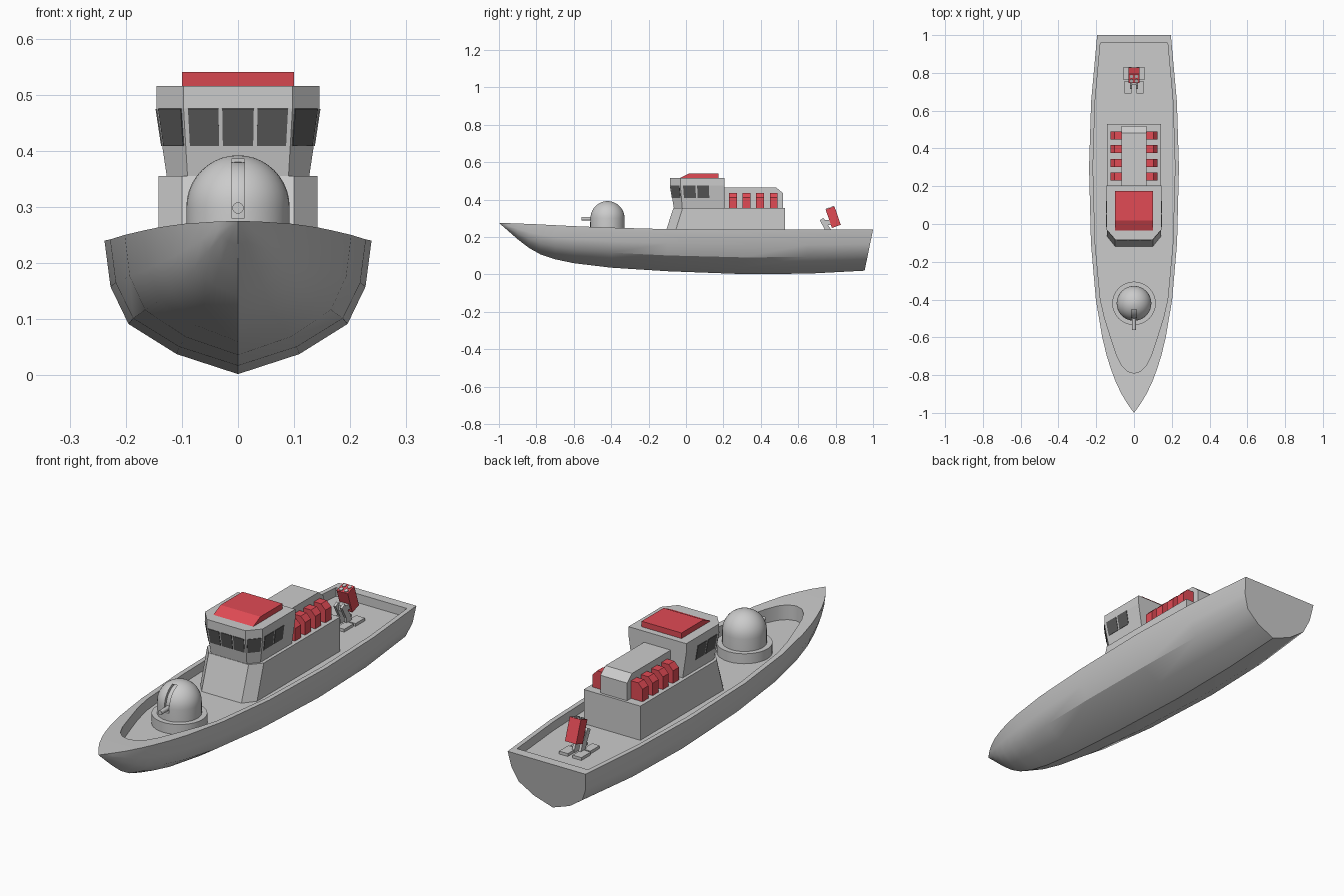
import bpy, bmesh
from math import sin, cos, pi, radians
from mathutils import Vector, Matrix

if "Cube" in bpy.data.objects:
    bpy.data.objects.remove(bpy.data.objects["Cube"])


def material(name, color):
    m = bpy.data.materials.new(name)
    m.diffuse_color = color
    m.use_nodes = True
    m.node_tree.nodes["Principled BSDF"].inputs["Base Color"].default_value = m.diffuse_color
    return m


RED = material("red_paint", (0.75, 0.07, 0.09, 1))
DARK = material("dark_glass", (0.1, 0.1, 0.1, 1))


def loft(name, rings, mat=None, smooth=None):
    """Solid skinned through closed rings of equal length, capped at both ends."""
    bm = bmesh.new()
    vr = [[bm.verts.new(p) for p in r] for r in rings]
    n = len(rings[0])
    for a, b in zip(vr, vr[1:]):
        for i in range(n):
            j = (i + 1) % n
            bm.faces.new((a[i], a[j], b[j], b[i]))
    bm.faces.new(vr[0])
    bm.faces.new(vr[-1])
    bmesh.ops.remove_doubles(bm, verts=bm.verts, dist=1e-5)
    bmesh.ops.recalc_face_normals(bm, faces=bm.faces)
    me = bpy.data.meshes.new(name)
    bm.to_mesh(me)
    bm.free()
    ob = bpy.data.objects.new(name, me)
    bpy.context.collection.objects.link(ob)
    if mat:
        me.materials.append(mat)
    if smooth:
        smooth_shade(ob, smooth)
    return ob


def smooth_shade(ob, angle):
    bpy.ops.object.select_all(action='DESELECT')
    ob.select_set(True)
    bpy.context.view_layer.objects.active = ob
    bpy.ops.object.shade_smooth_by_angle(angle=radians(angle))


def box(name, x0, x1, y0, y1, z0, z1, mat=None):
    return loft(name, [[(x0, y0, z), (x1, y0, z), (x1, y1, z), (x0, y1, z)] for z in (z0, z1)], mat)


def extrude_x(name, profile, x0, x1, mat=None):
    return loft(name, [[(x, y, z) for y, z in profile] for x in (x0, x1)], mat)


def lathe(name, cx, cy, profile, n=32):
    return loft(name, [[(cx + r * cos(2 * pi * i / n), cy + r * sin(2 * pi * i / n), z)
                        for i in range(n)] for r, z in profile], smooth=35)


def mirrored(half):
    """Close a right-hand half outline across x = 0."""
    return half + [(-x, y) for x, y in reversed(half) if x > 1e-6]


def cut(ob, cutter):
    m = ob.modifiers.new("cut", 'BOOLEAN')
    m.operation, m.solver, m.object = 'DIFFERENCE', 'EXACT', cutter
    bpy.context.view_layer.objects.active = ob
    bpy.ops.object.modifier_apply(modifier=m.name)
    bpy.data.objects.remove(cutter)


# hull: stations (y, half width, keel z, deck z) with one scaled section
stations = [(-1, 0, .275, .275), (-.95, .036, .232, .274), (-.9, .066, .188, .272),
            (-.84, .095, .142, .27), (-.78, .118, .108, .267), (-.7, .144, .081, .263),
            (-.6, .168, .06, .258), (-.4, .202, .036, .25), (-.1, .228, .017, .242),
            (.3, .238, .002, .24), (.65, .227, .004, .24), (1, .195, .02, .24)]
section = [(0, 0), (.46, .15), (.82, .375), (.955, .655), (1, 1)]
rings = []
for y, w, k, d in stations:
    rake = .045 if y == 1 else 0
    rings.append([(x * w, y + rake * (h - 1), k + h * (d - k)) for x, h in mirrored(section[1:])]
                 + [(0, y - rake, k)])
hull = loft("hull", rings)
# recessed deck inside the bulwark
well = mirrored([(0, -.79), (.035, -.78), (.065, -.75), (.09, -.7), (.12, -.61), (.155, -.5),
                 (.178, -.4), (.206, -.1), (.217, .3), (.206, .65), (.178, .957)])
cut(hull, loft("deck_cutter", [[(x, y, z) for x, y in well] for z in (.2, .4)]))
smooth_shade(hull, 32)

# forward gun turret: ring, slotted dome, inner shell, barrel
GY = -.42
lathe("turret_ring", 0, GY, [(.115, .195), (.115, .245)])


def dome_profile(r):
    return [(r, .24)] + [(r * cos(a * pi / 20), .3 + r * sin(a * pi / 20)) for a in range(10)] + [(.0005, .3 + r)]


dome = lathe("turret_dome", 0, GY, dome_profile(.092))
cut(dome, box("slot_cutter", -.012, .012, -.56, GY, .28, .385))
smooth_shade(dome, 35)
lathe("turret_inner_shell", 0, GY, dome_profile(.08))
bpy.ops.mesh.primitive_cylinder_add(vertices=16, radius=.01, depth=.12, location=(0, -.5, .298),
                                    rotation=(pi / 2, 0, 0))
bpy.context.object.name = "gun_barrel"
smooth_shade(bpy.context.object, 35)

# lower deckhouse: chamfered sloping front, then a straight block
loft("bridge_base", [[(x, y, z) for x, y in mirrored([(.1, f), (.142, s), (.142, .215)])]
                     for z, f, s in ((.195, -.12, -.068), (.355, -.067, -.018))])
box("deckhouse", -.142, .142, .21, .53, .195, .355)

# bridge: flared walls with an upright roof rim
low = mirrored([(.09, -.065), (.127, -.02), (.127, .205)])
high = mirrored([(.097, -.085), (.145, -.03), (.145, .205)])
loft("bridge", [[(x, y, z) for x, y in o] for o, z in ((low, .355), (high, .475), (high, .515))])


def window(name, edge, u0, u1):
    i, j = edge
    a, b = [Vector((*low[k], .355)) for k in edge]
    c, d = [Vector((*high[k], .475)) for k in edge]
    quad = []
    for u, v in ((u0, .45), (u1, .45), (u1, 1), (u0, 1)):
        quad.append(a.lerp(b, u).lerp(c.lerp(d, u), v))
    n = (b - a).cross(c - a).normalized() * .002
    loft(name, [[p - n for p in quad], [p + n for p in quad]], DARK)


# windows: front row, corners and sides
for u0, u1 in ((.04, .32), (.355, .645), (.68, .96)):
    window("front_window", (5, 0), u0, u1)
for front, corner, rear in ((0, 1, 2), (5, 4, 3)):
    window("corner_window", (front, corner), .08, .92)
    window("side_window", (corner, rear), .06, .34)
    window("side_window", (corner, rear), .38, .65)

# red roof cover with a sloped front
extrude_x("roof_cover", [(-.038, .513), (.018, .54), (.175, .54), (.175, .513)], -.1, .1, RED)

# aft cabin and red lockers on both sides
extrude_x("aft_cabin", [(.2, .35), (.2, .465), (.482, .465), (.518, .435), (.518, .35)], -.067, .067)
locker = [(.062, .35), (.125, .35), (.125, .412), (.103, .435), (.062, .435)]
for s in (-1, 1):
    for i in range(4):
        y = .251 + i * .0727
        loft("locker", [[(s * x, y + o, z) for x, z in locker] for o in (-.021, .021)], RED)

# stern launcher: tilted box with tube mouths, fork arms and foot pads
tilt = Matrix.Translation((0, .787, .306)) @ Matrix.Rotation(radians(19), 4, 'X')
box("launcher_box", -.028, .028, -.025, .025, -.052, .052, RED).matrix_world = tilt
for x in (-.013, .013):
    for y in (-.012, .012):
        lathe("launcher_tube", x, y, [(.009, .04), (.009, .056)], 12).matrix_world = tilt
for s in (-1, 1):
    extrude_x("launcher_arm", [(.715, .29), (.735, .302), (.775, .24), (.79, .2), (.75, .2), (.745, .235)],
              s * .01, s * .022)
    box("front_foot_pad", s * .012, s * .05, .69, .757, .195, .213)
    box("rear_foot_pad", s * .012, s * .056, .763, .83, .195, .213)
box("launcher_pivot", -.02, .02, .735, .775, .265, .29)
